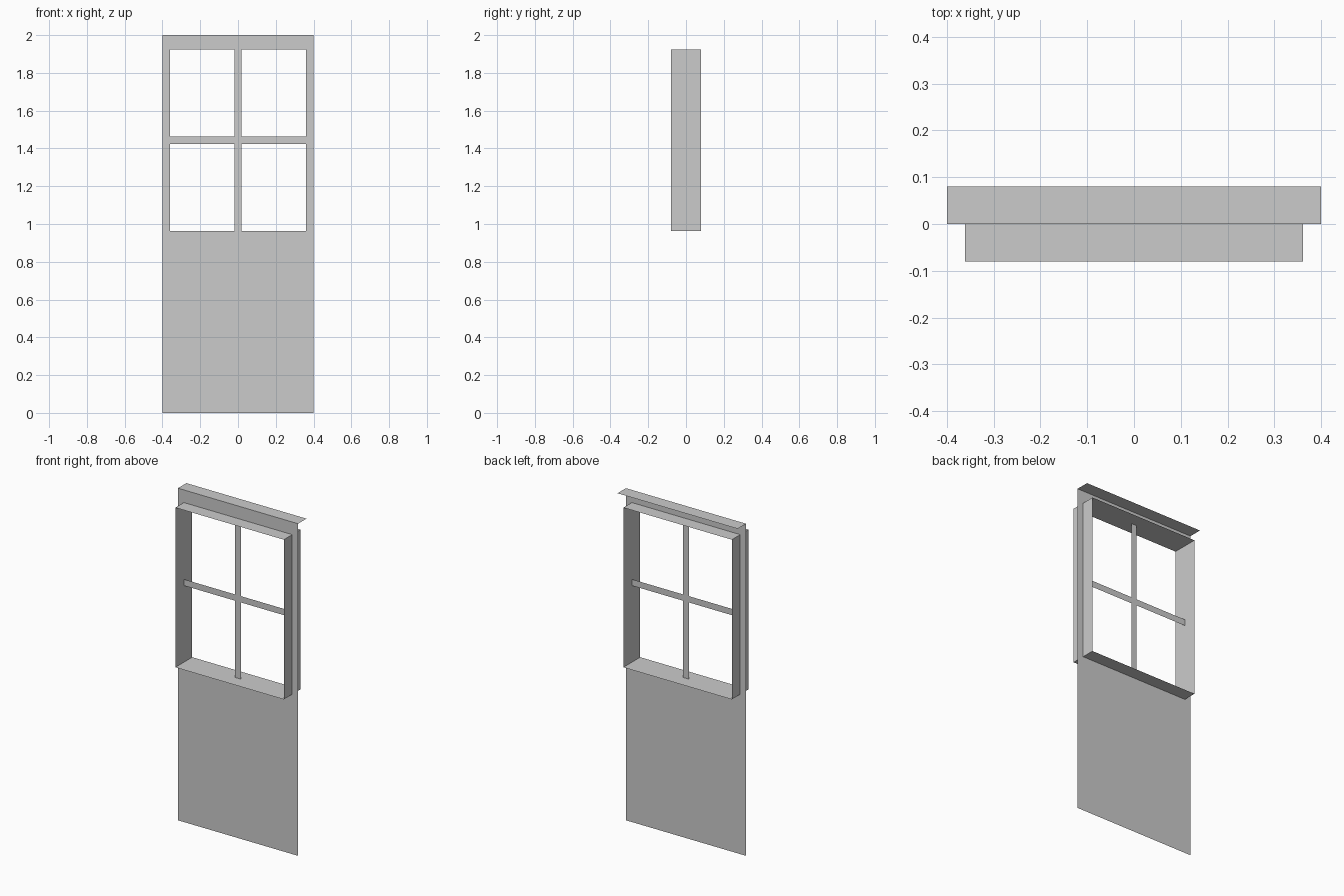
import bpy
import bmesh

if "Cube" in bpy.data.objects:
    bpy.data.objects.remove(bpy.data.objects["Cube"])

W, WIN = 0.4, 0.361          # half widths of door and window
Z0, Z1, TOP = 0.962, 1.924, 2.0
MID, BAR = (Z0 + Z1) / 2, 0.019
DEPTH = 0.08


def sheet_object(name, quads):
    """Thin-sheet object from lists of four corners, with shared points welded."""
    bm = bmesh.new()
    for q in quads:
        bm.faces.new([bm.verts.new(p) for p in q])
    bmesh.ops.remove_doubles(bm, verts=bm.verts, dist=1e-5)
    mesh = bpy.data.meshes.new(name)
    bm.to_mesh(mesh)
    bm.free()
    obj = bpy.data.objects.new(name, mesh)
    bpy.context.collection.objects.link(obj)
    return obj


def grid_cells(xs, zs, keep):
    """Front-facing cells of an x/z grid in the y = 0 plane."""
    return [[(xs[i], 0, zs[j]), (xs[i + 1], 0, zs[j]),
             (xs[i + 1], 0, zs[j + 1]), (xs[i], 0, zs[j + 1])]
            for i in range(len(xs) - 1) for j in range(len(zs) - 1) if keep(i, j)]


# Flat door panel with the window opening
sheet_object("door_panel", grid_cells([-W, -WIN, WIN, W], [0, Z0, Z1, TOP],
                                      lambda i, j: (i, j) != (1, 1)))

# Flat cross of glazing bars in the opening
sheet_object("glazing_bars", grid_cells([-WIN, -BAR, BAR, WIN],
                                        [Z0, MID - BAR, MID + BAR, Z1],
                                        lambda i, j: i == 1 or j == 1))

# Open window casing running through the panel
ring = [(-WIN, Z0), (WIN, Z0), (WIN, Z1), (-WIN, Z1)]
sheet_object("window_casing", [
    [(a[0], -DEPTH, a[1]), (b[0], -DEPTH, b[1]), (b[0], DEPTH, b[1]), (a[0], DEPTH, a[1])]
    for a, b in zip(ring, ring[1:] + ring[:1])])

# Ledge along the top edge, on the back side
sheet_object("top_ledge", [[(-W, 0, TOP), (W, 0, TOP), (W, DEPTH, TOP), (-W, DEPTH, TOP)]])
